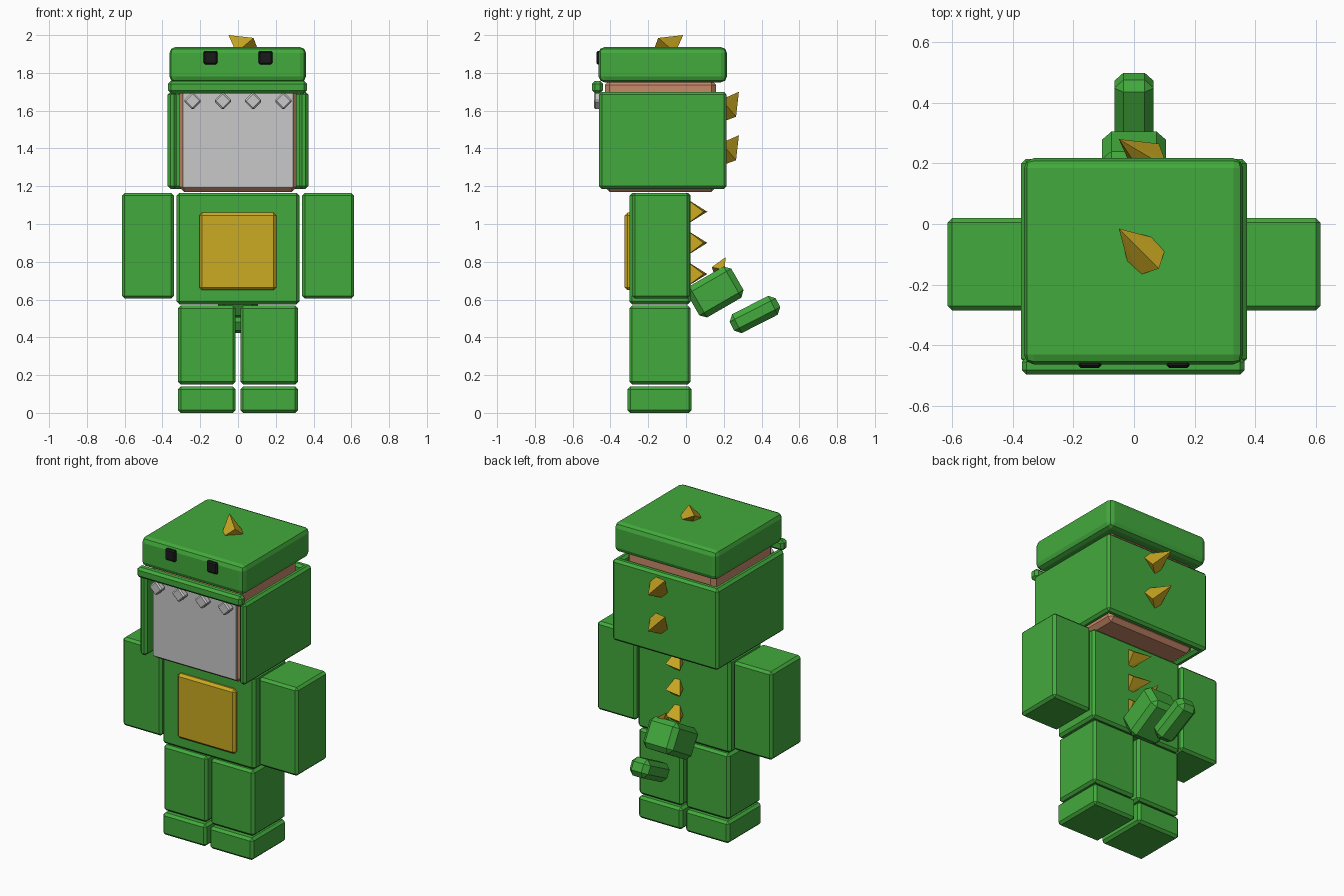
import bpy, bmesh, math
from mathutils import Vector, Matrix

if "Cube" in bpy.data.objects:
    bpy.data.objects.remove(bpy.data.objects["Cube"], do_unlink=True)


def material(name, r, g, b):
    m = bpy.data.materials.new(name)
    m.use_nodes = True
    m.diffuse_color = (r, g, b, 1)
    m.node_tree.nodes["Principled BSDF"].inputs["Base Color"].default_value = (r, g, b, 1)
    return m


GREEN = material("suit green", 0.055, 0.40, 0.045)
YELLOW = material("belly yellow", 0.60, 0.40, 0.016)
SKIN = material("skin", 0.58, 0.25, 0.14)
GREY = material("light grey", 0.58, 0.58, 0.58)
BLACK = material("black", 0.01, 0.01, 0.01)


def finish(name, bm, mat):
    bmesh.ops.recalc_face_normals(bm, faces=bm.faces)
    mesh = bpy.data.meshes.new(name)
    bm.to_mesh(mesh)
    bm.free()
    mesh.materials.append(mat)
    obj = bpy.data.objects.new(name, mesh)
    bpy.context.collection.objects.link(obj)
    return obj


def block(name, xs, ys, zs, mat=GREEN, bevel=0.015, segments=1, turn=None):
    """Bevelled box spanning the given ranges, optionally turned about its centre."""
    bm = bmesh.new()
    bmesh.ops.create_cube(bm, size=1)
    bmesh.ops.scale(bm, vec=[r[1] - r[0] for r in (xs, ys, zs)], verts=bm.verts)
    bmesh.ops.bevel(bm, geom=bm.edges[:], offset=bevel, offset_type='OFFSET',
                    segments=segments, profile=0.5, affect='EDGES')
    if turn:
        bmesh.ops.rotate(bm, matrix=Matrix.Rotation(math.radians(turn[0]), 3, turn[1]),
                         verts=bm.verts)
    centre = Vector([(r[0] + r[1]) / 2 for r in (xs, ys, zs)])
    bmesh.ops.translate(bm, vec=centre, verts=bm.verts)
    return finish(name, bm, mat)


def spike(name, loc, normal, lean, size=(1, 1, 1)):
    """Leaning pyramid half sunk into a surface, its tip pointing along lean."""
    n, u = Vector(normal).normalized(), Vector(lean).normalized()
    v = n.cross(u)
    points = [(0.106, 0, 0.065), (-0.081, 0, 0.05), (0.04, 0, -0.005)]
    for side in (-1, 1):
        points += [(-0.05, side * 0.06, -0.005), (0, side * 0.062, -0.005)]
    bm = bmesh.new()
    for p in points:
        bm.verts.new(Vector(loc) + u * p[0] * size[0] + v * p[1] * size[1] + n * p[2] * size[2])
    bmesh.ops.convex_hull(bm, input=bm.verts[:])
    return finish(name, bm, YELLOW)


# Legs, feet and arms
for side, label in ((1, "left"), (-1, "right")):
    def mirrored(a, b):
        return tuple(sorted((side * a, side * b)))
    block(label + "_foot", mirrored(0.012, 0.318), (-0.31, 0.03), (0, 0.14))
    block(label + "_leg", mirrored(0.012, 0.318), (-0.3, 0.025), (0.15, 0.568))
    block(label + "_arm", mirrored(0.34, 0.615), (-0.285, 0.02), (0.605, 1.165))
    # Side wall of the hood and the eye above it
    block(label + "_hood_wall", mirrored(0.325, 0.372), (-0.46, 0.215), (1.185, 1.70))
    block(label + "_eye", mirrored(0.108, 0.183), (-0.475, -0.44), (1.845, 1.917), BLACK, 0.008)

# Torso and belly
block("torso", (-0.325, 0.325), (-0.3, 0.025), (0.575, 1.165))
block("belly_plate", (-0.205, 0.203), (-0.325, -0.28), (0.65, 1.06), YELLOW)

# Head inside the hood
block("head", (-0.31, 0.31), (-0.43, 0.16), (1.17, 1.76), SKIN, 0.025)
block("face", (-0.295, 0.295), (-0.438, -0.42), (1.19, 1.70), GREY, 0.004)
block("hood_back", (-0.365, 0.365), (0.165, 0.215), (1.185, 1.70))
block("hood_top", (-0.363, 0.36), (-0.463, 0.217), (1.75, 1.937), bevel=0.032, segments=2)
block("upper_lip", (-0.37, 0.365), (-0.497, -0.44), (1.692, 1.757))

# Teeth
for i in range(4):
    x = -0.24 + 0.16 * i
    block("tooth_%d" % (i + 1), (x - 0.034, x + 0.034), (-0.488, -0.445), (1.618, 1.686),
          GREY, 0.008, turn=(45, 'Y'))

# Tail
block("tail_base", (-0.105, 0.105), (0.02, 0.29), (0.545, 0.735), bevel=0.03, turn=(30, 'X'))
block("tail_tip", (-0.065, 0.065), (0.228, 0.502), (0.465, 0.577), bevel=0.03, turn=(27, 'X'))

# Spikes along the head, back and tail
spike("head_spike", (0.025, -0.09, 1.935), (0, 0, 1), (-1, 1, 0))
for i, z in enumerate((1.625, 1.395)):
    spike("hood_spike_%d" % (i + 1), (0.025, 0.215, z), (0, 1, 0), (-1, 0, 1))
for i, z in enumerate((1.065, 0.90, 0.735)):
    spike("back_spike_%d" % (i + 1), (0.03, 0.025, z), (0, 1, 0), (-1, 0, 0), (0.62, 0.95, 1.35))
spike("tail_spike", (0.03, 0.185, 0.765), (0, -0.5, 0.866), (-0.6, 0.69, 0.4), (0.6, 0.6, 0.6))
